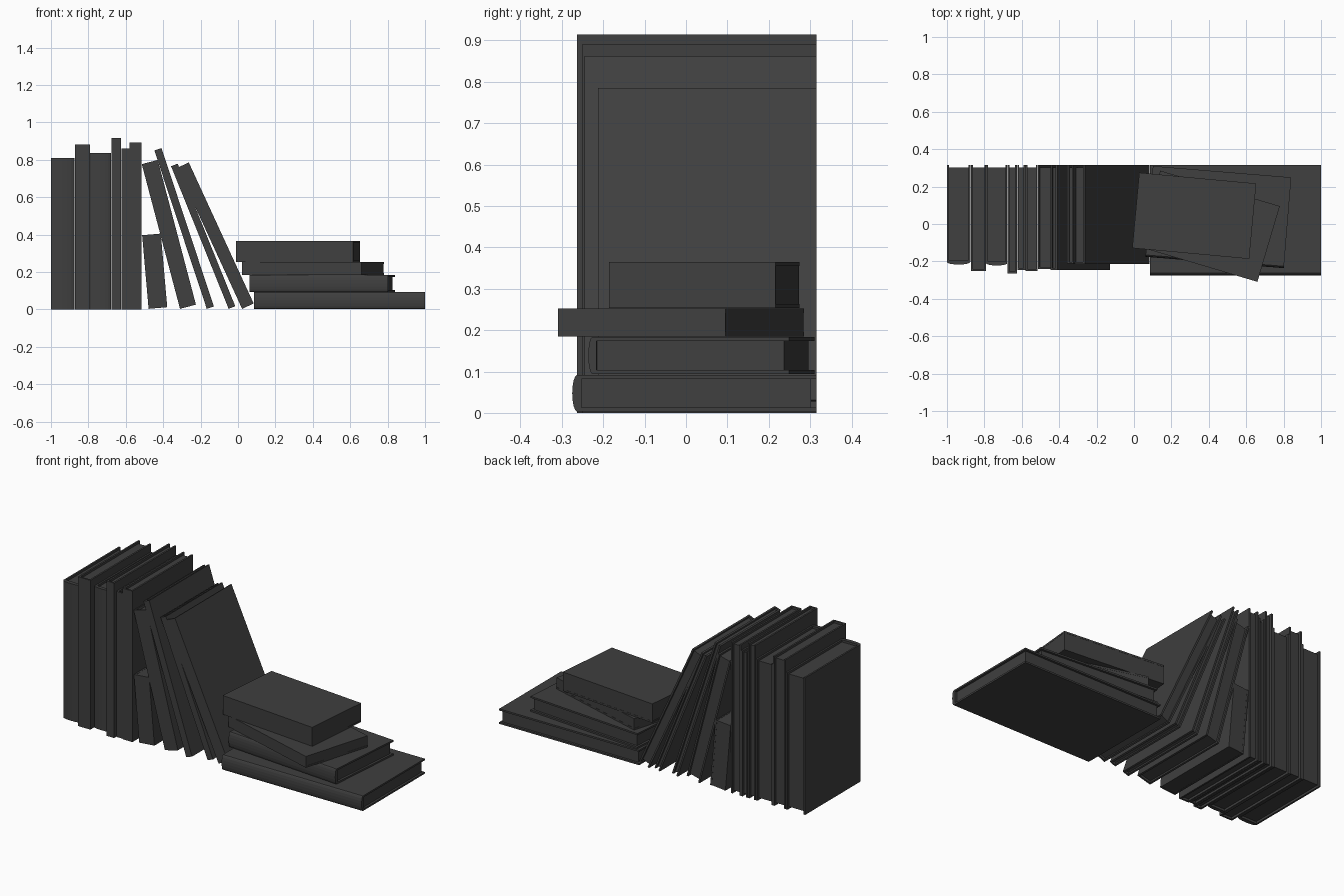
import bpy, bmesh, math
from mathutils import Matrix

if "Cube" in bpy.data.objects:
    bpy.data.objects.remove(bpy.data.objects["Cube"])

BACK = 0.315      # uprights all line up at the back
BOARD = 0.010     # cover thickness

dark = bpy.data.materials.new("dark_grey")
dark.diffuse_color = (0.05, 0.05, 0.05, 1)
dark.use_nodes = True
dark.node_tree.nodes["Principled BSDF"].inputs["Base Color"].default_value = dark.diffuse_color


def book(name, t, front, back, h, matrix, bulge=0.0, inset=0.013):
    """Local axes: x thickness, y spine to page edge, z height."""
    bm = bmesh.new()
    # cover: U-shaped section with flat or rounded spine
    y0 = front + bulge
    prof = [(0, back), (0, y0)]
    if bulge:
        for i in range(1, 8):
            a = math.pi * i / 8
            prof.append((t / 2 - t / 2 * math.cos(a), y0 - bulge * math.sin(a)))
    prof += [(t, y0), (t, back), (t - BOARD, back), (t - BOARD, y0 + BOARD),
             (BOARD, y0 + BOARD), (BOARD, back)]
    face = bm.faces.new([bm.verts.new((x, y, 0)) for x, y in prof])
    ext = bmesh.ops.extrude_face_region(bm, geom=[face])
    bmesh.ops.translate(bm, vec=(0, 0, h),
                        verts=[v for v in ext["geom"] if isinstance(v, bmesh.types.BMVert)])
    # page block set in from the cover edges
    sx, sy, sz = t - 2 * BOARD, back - inset - y0 - BOARD, h - 2 * inset
    m = Matrix.Translation((t / 2, y0 + BOARD + sy / 2, h / 2)) @ Matrix.Diagonal((sx, sy, sz, 1))
    bmesh.ops.create_cube(bm, size=1, matrix=m)
    bmesh.ops.recalc_face_normals(bm, faces=bm.faces[:])
    me = bpy.data.meshes.new(name)
    bm.to_mesh(me)
    bm.free()
    me.materials.append(dark)
    ob = bpy.data.objects.new(name, me)
    bpy.context.collection.objects.link(ob)
    ob.matrix_world = matrix
    return ob


# upright books: left x, right x, front y, height, spine bulge
uprights = [
    (-1.0, -0.875, -0.217, 0.81, 0.014),
    (-0.872, -0.79, -0.25, 0.882, 0),
    (-0.79, -0.678, -0.222, 0.835, 0.012),
    (-0.676, -0.625, -0.264, 0.915, 0),
    (-0.624, -0.581, -0.245, 0.86, 0),
    (-0.58, -0.515, -0.25, 0.892, 0),
]
for i, (x0, x1, front, h, b) in enumerate(uprights):
    book(f"upright_book_{i + 1}", x1 - x0, front, BACK, h,
         Matrix.Translation((x0, 0, 0)), b)

# leaning books: foot x, thickness, height, lean angle, front y, page inset
leaning = [
    (-0.478, 0.100, 0.395, 5.0, -0.24, 0.001),
    (-0.310, 0.088, 0.800, 14.8, -0.24, 0.013),
    (-0.167, 0.040, 0.892, 18.3, -0.245, 0.013),
    (-0.050, 0.038, 0.822, 22.0, -0.212, 0.013),
    (0.022, 0.068, 0.830, 24.7, -0.213, 0.013),
]
for i, (x, t, h, a, front, ins) in enumerate(leaning):
    m = Matrix.Translation((x, 0, 0.003)) @ Matrix.Rotation(-math.radians(a), 4, 'Y')
    book(f"leaning_book_{i + 1}", t, front, BACK, h, m, 0, ins)

# stacked books: centre x, y, length, depth, bottom z, top z, turn, bulge, page inset
stack = [
    (0.543, 0.020, 0.915, 0.590, 0.003, 0.092, 0.0, 0.012, 0.013),
    (0.451, 0.037, 0.742, 0.487, 0.094, 0.184, -4.7, 0.010, 0.013),
    (0.400, -0.012, 0.667, 0.422, 0.185, 0.252, -16.5, 0, 0.001),
    (0.322, 0.044, 0.628, 0.405, 0.253, 0.365, -5.3, 0, 0.001),
]
for i, (x, y, ln, d, z0, z1, a, b, ins) in enumerate(stack):
    m = (Matrix.Translation((x, y, z1)) @ Matrix.Rotation(math.radians(a), 4, 'Z')
         @ Matrix.Translation((-ln / 2, 0, 0)) @ Matrix.Rotation(math.pi / 2, 4, 'Y'))
    book(f"stacked_book_{i + 1}", z1 - z0, -d / 2, d / 2, ln, m, b, ins)
